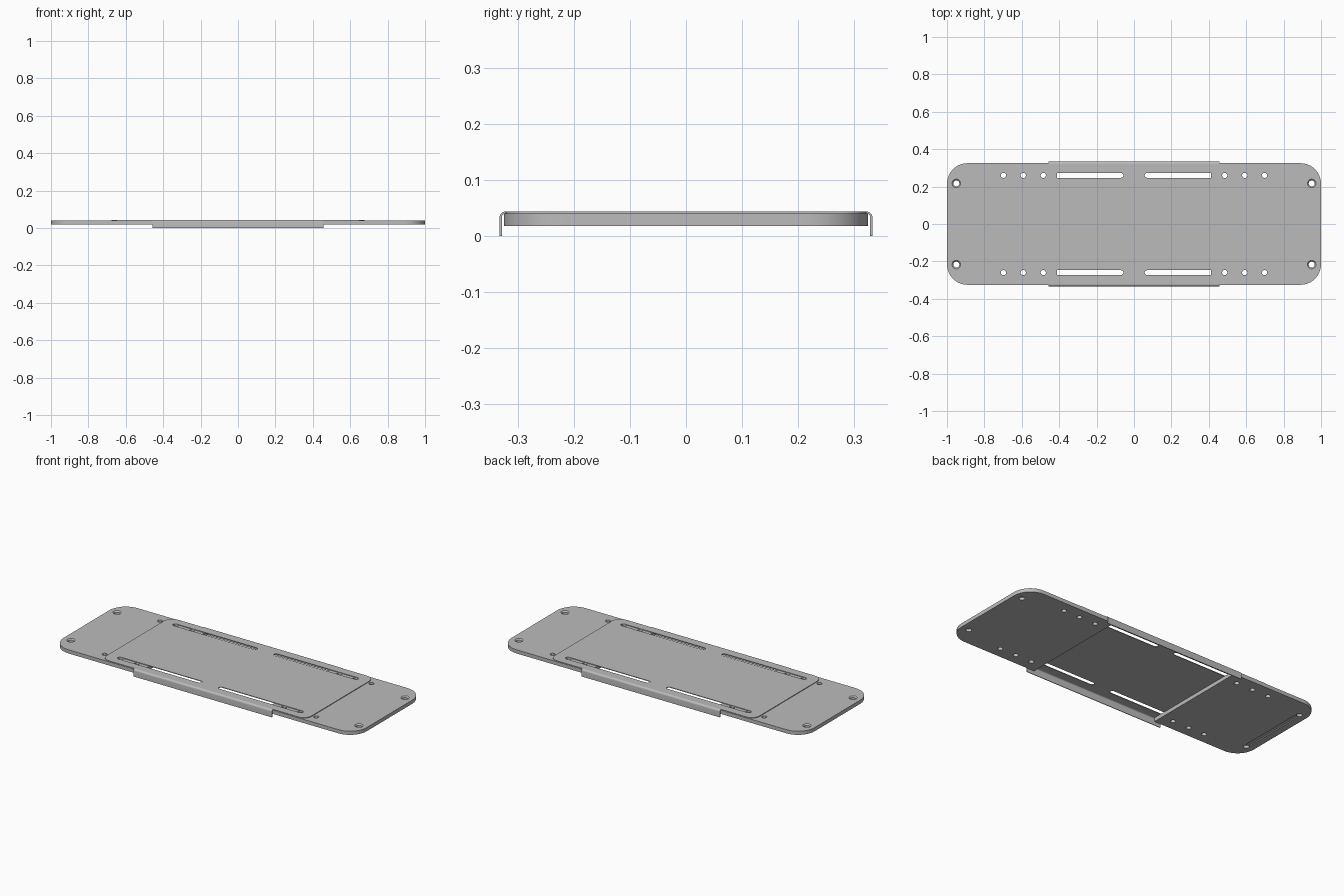
import bpy, bmesh
from math import sin, cos, pi

cube = bpy.data.objects.get("Cube")
if cube:
    bpy.data.objects.remove(cube, do_unlink=True)

# One plain metal grey
metal = bpy.data.materials.new("metal_grey")
metal.use_nodes = True
grey = (0.5, 0.5, 0.5, 1)
metal.diffuse_color = grey
metal.node_tree.nodes["Principled BSDF"].inputs["Base Color"].default_value = grey


def arc(cx, cy, r, start, end, n=10):
    return [(cx + r * cos(start + (end - start) * i / n),
             cy + r * sin(start + (end - start) * i / n)) for i in range(n + 1)]


def circle(cx, cy, r, n=24):
    return arc(cx, cy, r, 0, 2 * pi, n)[:-1]


def loft(bm, layers):
    """Closed solid through equal outlines, each given as (points, z)."""
    rings = [[bm.verts.new((x, y, z)) for x, y in pts] for pts, z in layers]
    for low, high in zip(rings, rings[1:]):
        for i in range(len(low)):
            j = (i + 1) % len(low)
            bm.faces.new((low[i], low[j], high[j], high[i]))
    bm.faces.new(rings[0][::-1])
    bm.faces.new(rings[-1])


def finish(bm, name):
    bmesh.ops.recalc_face_normals(bm, faces=bm.faces[:])
    mesh = bpy.data.meshes.new(name)
    bm.to_mesh(mesh)
    bm.free()
    mesh.materials.append(metal)
    obj = bpy.data.objects.new(name, mesh)
    bpy.context.collection.objects.link(obj)
    return obj


def cut(obj, cutter):
    mod = obj.modifiers.new("cut", "BOOLEAN")
    mod.operation = "DIFFERENCE"
    mod.solver = "EXACT"
    mod.object = cutter
    bpy.context.view_layer.objects.active = obj
    bpy.ops.object.modifier_apply(modifier=mod.name)
    bpy.data.objects.remove(cutter, do_unlink=True)


def smooth(obj):
    bpy.ops.object.select_all(action="DESELECT")
    obj.select_set(True)
    bpy.context.view_layer.objects.active = obj
    bpy.ops.object.shade_smooth_by_angle()


HALF_Y, RAD, INNER = 0.325, 0.11, 0.412
BOTTOM, MID, TOP = 0.018, 0.040, 0.044

# End plates: rounded outer corners, mounting holes and countersunk corner holes
for side, name in ((1, "left_end_plate"), (-1, "right_end_plate")):
    outline = [(INNER, -HALF_Y)]
    outline += arc(1 - RAD, RAD - HALF_Y, RAD, -pi / 2, 0)
    outline += arc(1 - RAD, HALF_Y - RAD, RAD, 0, pi / 2)
    outline += [(INNER, HALF_Y)]
    outline = [(side * x, y) for x, y in outline]
    bm = bmesh.new()
    loft(bm, [(outline, BOTTOM), (outline, MID)])
    plate = finish(bm, name)

    bm = bmesh.new()
    for sy in (-1, 1):
        for x in (0.485, 0.592, 0.698):
            hole = circle(side * x, sy * 0.26, 0.014)
            loft(bm, [(hole, 0), (hole, 0.06)])
        cx, cy = side * 0.95, sy * 0.217
        hole, sink = circle(cx, cy, 0.016), circle(cx, cy, 0.023)
        loft(bm, [(hole, 0), (hole, 0.033), (sink, MID), (sink, 0.06)])
    if side < 0:
        # Shallow groove under one end, between the corner holes
        groove = [(-0.96, -0.198), (-0.935, -0.198), (-0.935, 0.198), (-0.96, 0.198)]
        loft(bm, [(groove, 0), (groove, BOTTOM + 0.006)])
    cut(plate, finish(bm, "hole_cutter"))
    smooth(plate)

# Thin centre plate with four adjustment slots
W, D, R = 0.675, 0.322, 0.05
outline = []
for k, (sx, sy) in enumerate(((1, 1), (-1, 1), (-1, -1), (1, -1))):
    outline += arc(sx * (W - R), sy * (D - R), R, k * pi / 2, (k + 1) * pi / 2, 8)
bm = bmesh.new()
loft(bm, [(outline, MID), (outline, TOP)])
cover = finish(bm, "centre_plate")

bm = bmesh.new()
for sx in (-1, 1):
    for sy in (-1, 1):
        y, r = sy * 0.26, 0.013
        a, b = sorted((sx * (0.057 + r), sx * (0.61 - r)))
        slot = arc(b, y, r, -pi / 2, pi / 2) + arc(a, y, r, pi / 2, 3 * pi / 2)
        loft(bm, [(slot, 0.03), (slot, 0.06)])
cut(cover, finish(bm, "slot_cutter"))
smooth(cover)

# Bent side flanges hanging from the centre plate
for sy, name in ((-1, "front_flange"), (1, "back_flange")):
    profile = arc(D, 0.033, 0.011, pi / 2, 0, 6) + [(0.333, 0), (0.329, 0)]
    profile += arc(D, 0.033, 0.007, 0, pi / 2, 6)
    bm = bmesh.new()
    ends = [[bm.verts.new((x, sy * y, z)) for y, z in profile] for x in (-0.457, 0.457)]
    for i in range(len(profile)):
        j = (i + 1) % len(profile)
        bm.faces.new((ends[0][i], ends[0][j], ends[1][j], ends[1][i]))
    bm.faces.new(ends[0])
    bm.faces.new(ends[1])
    smooth(finish(bm, name))
